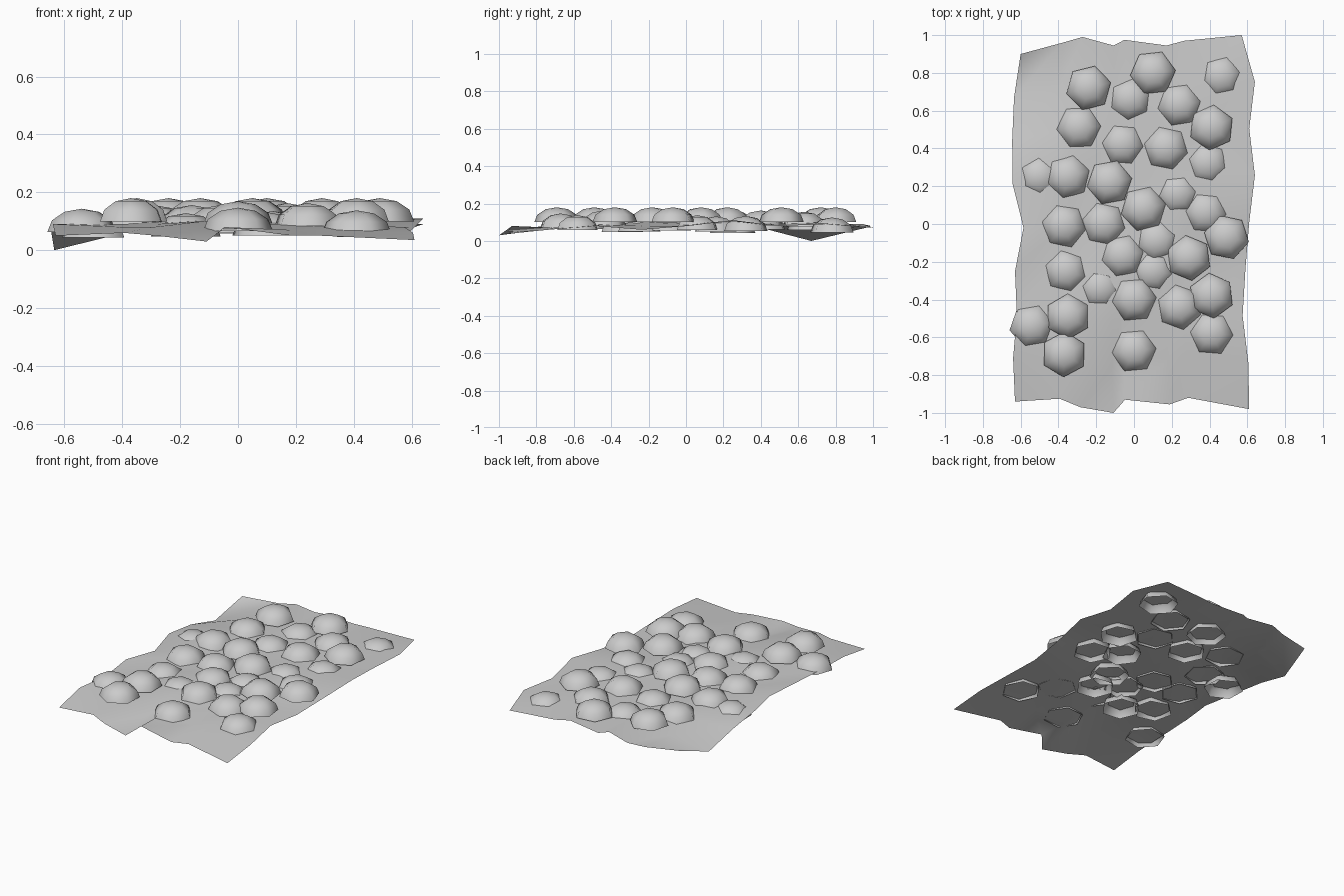
import bpy, math, random
from mathutils import Vector

random.seed(4)

def smooth_mesh(name, verts, faces):
    me = bpy.data.meshes.new(name)
    me.from_pydata(verts, [], faces)
    me.update()
    for p in me.polygons:
        p.use_smooth = True
    ob = bpy.data.objects.new(name, me)
    bpy.context.collection.objects.link(ob)
    return ob

# ragged outline of the sheet: left/right x per row, front/back y per column
left = [-.63, -.64, -.62, -.63, -.585, -.642, -.645, -.635, -.60]
right = [.61, .605, .575, .59, .61, .64, .61, .64, .57]
front = [-.94, -.925, -.97, -1.0, -.93, -.955, -.92, -.98]
back = [.90, .96, .99, .945, .975, .945, .97, 1.0]
cols = [0, .19, .28, .42, .47, .66, .74, 1]

# sheet heights, front row to back row
heights = [
    [.05, .06, .05, .03, .08, .05, .05, .035],
    [.09, .08, .08, .07, .07, .07, .07, .06],
    [.08, .09, .09, .10, .09, .09, .09, .08],
    [.10, .08, .10, .105, .10, .10, .08, .06],
    [.08, .09, .09, .09, .09, .10, .09, .08],
    [.09, .11, .09, .09, .09, .10, .10, .11],
    [.06, .08, .09, .09, .09, .09, .09, .08],
    [.00, .06, .08, .09, .09, .09, .10, .09],
    [.08, .07, .08, .09, .08, .09, .08, .07],
]
R, C = len(heights), len(cols)

# wavy ground sheet
verts, faces = [], []
for i in range(R):
    for j in range(C):
        v = i / (R - 1)
        x = left[i] + (right[i] - left[i]) * cols[j]
        y = front[j] + (back[j] - front[j]) * v
        verts.append((x, y, heights[i][j]))
for i in range(R - 1):
    for j in range(C - 1):
        a = i * C + j
        faces += [(a, a + 1, a + C + 1), (a, a + C + 1, a + C)]
smooth_mesh("wavy_sheet", verts, faces)

# domes: x, y, radius of the part showing above the sheet
DOME_R, DOME_H = .121, .08
domes = [
    (-.24, .72, .12), (.10, .80, .12), (-.02, .66, .085), (.24, .63, .11),
    (-.29, .51, .11), (.41, .51, .12), (-.06, .42, .09), (.17, .40, .115),
    (.39, .32, .075), (.46, .78, .05), (-.50, .25, .04), (-.35, .25, .115),
    (-.13, .22, .12), (.23, .16, .07), (.05, .08, .12), (.38, .06, .085),
    (-.37, -.01, .112), (-.16, 0, .11), (.49, -.07, .12), (-.06, -.17, .11),
    (.12, -.09, .08), (.29, -.18, .12), (-.36, -.25, .09), (.10, -.25, .07),
    (-.18, -.34, .06), (0, -.40, .118), (.41, -.38, .12), (.24, -.44, .115),
    (-.35, -.49, .12), (-.54, -.54, .095), (-.37, -.69, .12), (0, -.67, .10),
    (.41, -.58, .085),
]

def dome(name, x, y, shown):
    # open six-sided cap, sunk so that only the shown radius clears the sheet
    base = .1 - .75 * DOME_H * math.sqrt(max(0, 1 - (shown / .12) ** 2))
    turn = random.uniform(0, math.pi / 3)
    vs, fs = [], []
    for k in range(3):
        t = k * math.pi / 6
        for s in range(6):
            a = turn + s * math.pi / 3
            vs.append((x + DOME_R * math.cos(t) * math.cos(a),
                       y + DOME_R * math.cos(t) * math.sin(a),
                       base + DOME_H * math.sin(t)))
    vs.append((x, y, base + DOME_H))
    for s in range(6):
        n = (s + 1) % 6
        for k in range(2):
            fs.append((k * 6 + s, k * 6 + n, k * 6 + 6 + n, k * 6 + 6 + s))
        fs.append((12 + s, 12 + n, 18))
    smooth_mesh(name, vs, fs)

for i, d in enumerate(domes):
    dome(f"pebble_dome_{i + 1}", *d)
